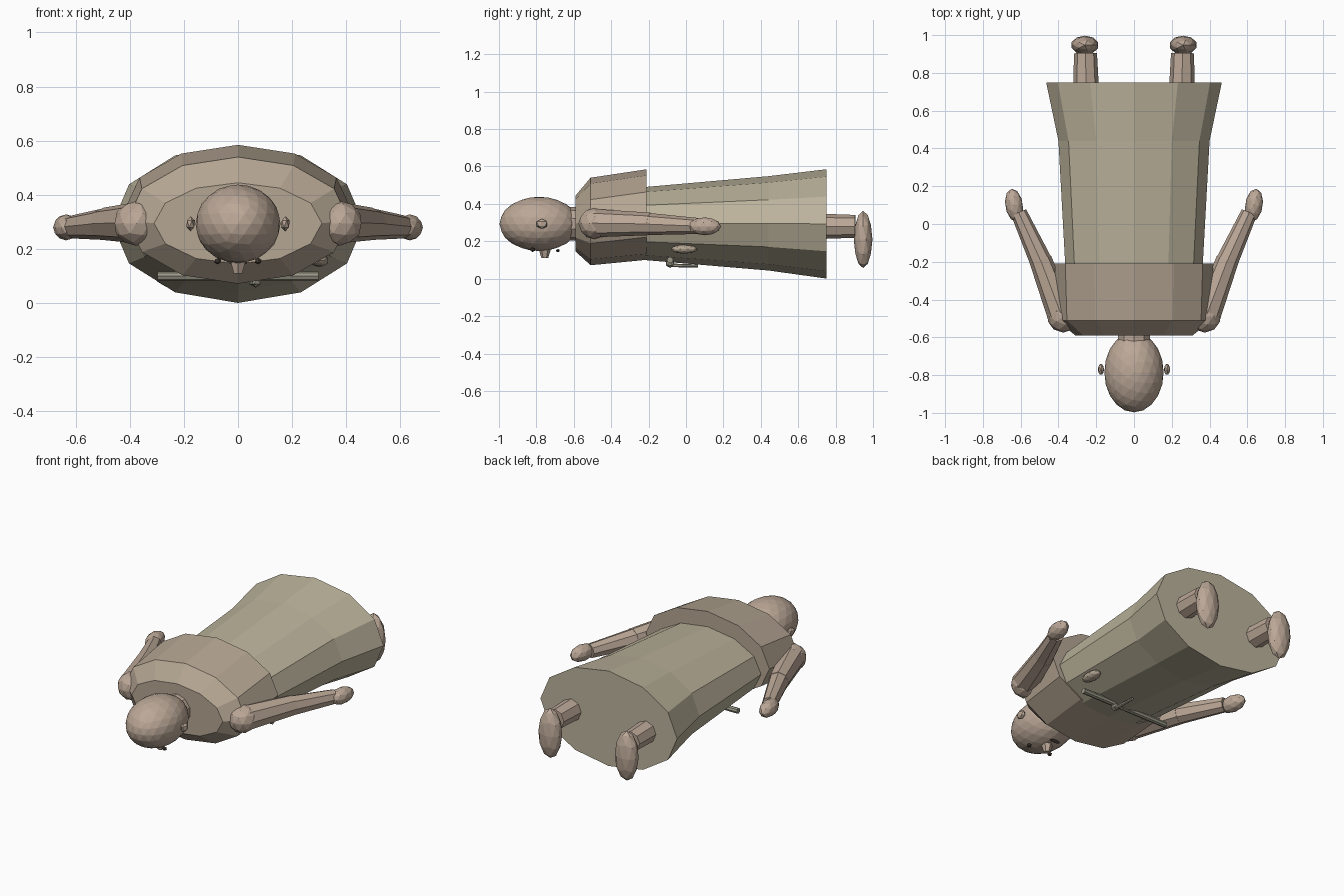
import bpy, bmesh
from math import cos, sin, pi
from mathutils import Vector, Matrix

if "Cube" in bpy.data.objects:
    bpy.data.objects.remove(bpy.data.objects["Cube"])


def material(name, rgb):
    m = bpy.data.materials.new(name)
    m.diffuse_color = (*rgb, 1)
    m.use_nodes = True
    m.node_tree.nodes["Principled BSDF"].inputs["Base Color"].default_value = m.diffuse_color
    return m


SKIN = material("skin", (0.50, 0.39, 0.31))
ROBE = material("robe_cloth", (0.50, 0.45, 0.33))
CAPE = material("cape_cloth", (0.46, 0.38, 0.29))
CORD = material("cord", (0.33, 0.32, 0.25))
DARK = material("dark", (0.08, 0.06, 0.05))


def finish(name, bm, mat):
    bmesh.ops.recalc_face_normals(bm, faces=bm.faces)
    me = bpy.data.meshes.new(name)
    bm.to_mesh(me)
    bm.free()
    me.materials.append(mat)
    ob = bpy.data.objects.new(name, me)
    bpy.context.collection.objects.link(ob)
    return ob


def loft(name, rings, mat, sides=12):
    """Closed skin through elliptical rings (y, z centre, half width, half height)."""
    bm = bmesh.new()
    loops = []
    for y, zc, rx, rz in rings:
        loops.append([bm.verts.new((rx * sin(2 * pi * i / sides), y, zc + rz * cos(2 * pi * i / sides)))
                      for i in range(sides)])
    for a, b in zip(loops, loops[1:]):
        for i in range(sides):
            j = (i + 1) % sides
            bm.faces.new((a[i], a[j], b[j], b[i]))
    bm.faces.new(loops[0])
    bm.faces.new(loops[-1])
    return finish(name, bm, mat)


def ball(name, centre, size, mat, sub=2, turn=0):
    bm = bmesh.new()
    bmesh.ops.create_icosphere(bm, subdivisions=sub, radius=1)
    bm.transform(Matrix.Translation(centre) @ Matrix.Rotation(turn, 4, 'Z') @ Matrix.Diagonal((*size, 1)))
    return finish(name, bm, mat)


def limb(name, a, b, r1, r2, mat, sides=8):
    a, b = Vector(a), Vector(b)
    bm = bmesh.new()
    bmesh.ops.create_cone(bm, cap_ends=True, segments=sides, radius1=r1, radius2=r2, depth=(b - a).length)
    rot = (b - a).to_track_quat('Z', 'Y').to_matrix().to_4x4()
    bm.transform(Matrix.Translation((a + b) / 2) @ rot)
    return finish(name, bm, mat)


# robe and shoulder cape
loft("robe", [(-0.40, 0.293, 0.34, 0.18), (-0.20, 0.295, 0.365, 0.197),
              (0.44, 0.296, 0.40, 0.252), (0.75, 0.293, 0.465, 0.292)], ROBE)
loft("cape", [(-0.59, 0.295, 0.31, 0.15), (-0.51, 0.306, 0.41, 0.234),
              (-0.21, 0.343, 0.42, 0.242)], CAPE)

# head and neck
limb("neck", (0, -0.66, 0.293), (0, -0.56, 0.293), 0.09, 0.09, SKIN, 10)
ball("head", (0, -0.785, 0.293), (0.157, 0.212, 0.145), SKIN, 3)
limb("nose", (0, -0.755, 0.165), (0, -0.755, 0.11), 0.035, 0.018, SKIN, 6)
ball("mouth", (0, -0.685, 0.15), (0.035, 0.01, 0.008), DARK)

# paired parts
for side, s in (("left", -1), ("right", 1)):
    ball(side + "_ear", (s * 0.175, -0.77, 0.293), (0.018, 0.033, 0.028), SKIN, 1)
    ball(side + "_eye", (s * 0.075, -0.82, 0.155), (0.014, 0.014, 0.012), DARK, 1)
    ball(side + "_shoulder", (s * 0.375, -0.49, 0.295), (0.085, 0.085, 0.083), SKIN, 2)
    limb(side + "_upper_arm", (s * 0.385, -0.48, 0.297), (s * 0.495, -0.19, 0.293), 0.075, 0.06, SKIN)
    limb(side + "_forearm", (s * 0.485, -0.215, 0.293), (s * 0.61, 0.06, 0.282), 0.06, 0.043, SKIN)
    ball(side + "_hand", (s * 0.635, 0.10, 0.28), (0.047, 0.088, 0.048), SKIN, 2, -s * 0.15)
    limb(side + "_leg", (s * 0.252, 0.65, 0.28), (s * 0.257, 0.905, 0.28), 0.07, 0.061, SKIN)
    ball(side + "_foot", (s * 0.26, 0.947, 0.21), (0.074, 0.05, 0.153), SKIN, 2)

# straight cord with knot and tail, and side pouch
limb("belt_cord", (-0.297, -0.085, 0.10), (0.297, -0.085, 0.10), 0.017, 0.017, CORD)
ball("belt_knot", (0.065, -0.085, 0.08), (0.025, 0.025, 0.022), CORD, 1)
limb("cord_tail", (0.065, -0.10, 0.072), (0.065, 0.065, 0.068), 0.01, 0.008, CORD, 6)
ball("pouch", (0.30, -0.01, 0.158), (0.035, 0.072, 0.024), CAPE, 2)
